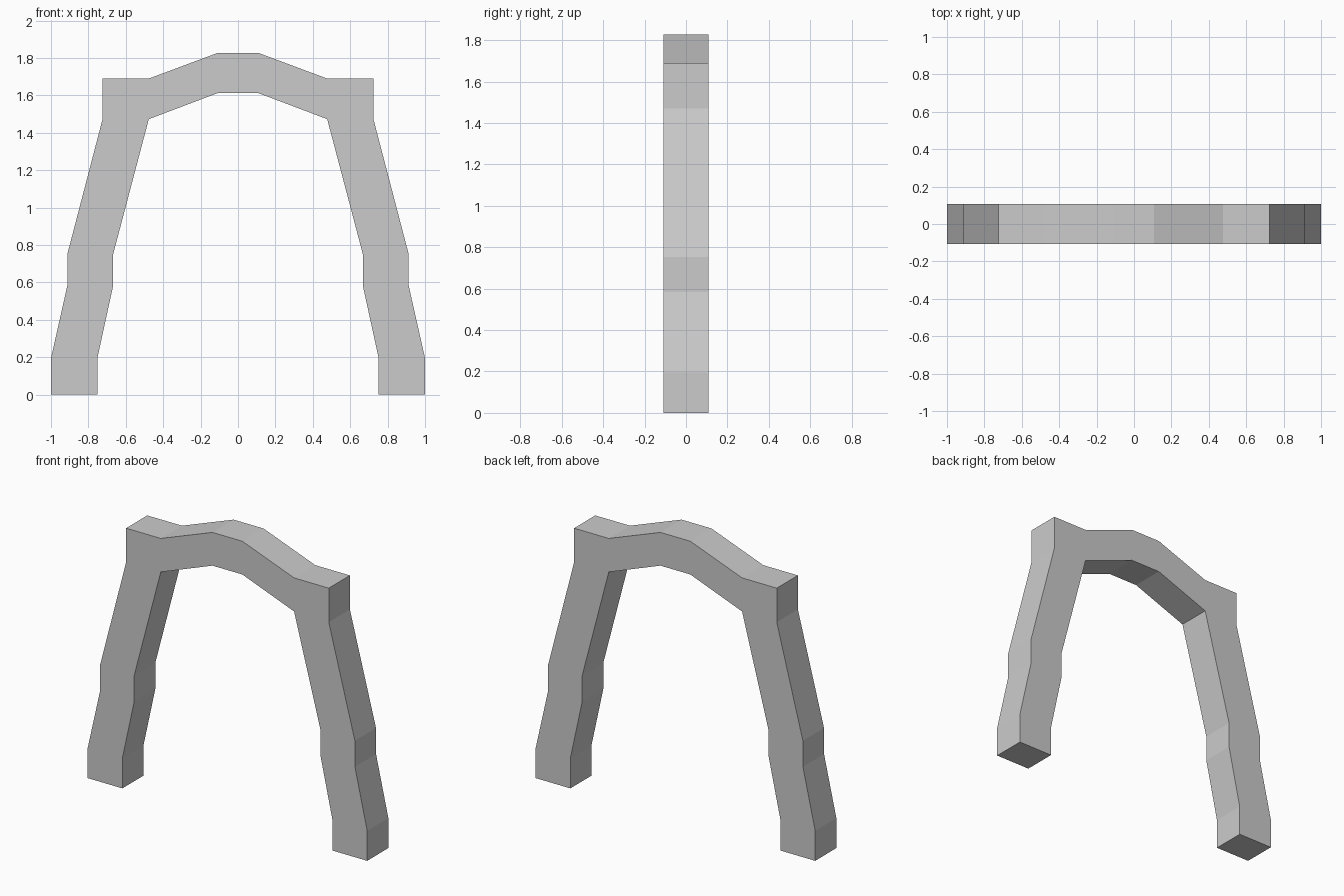
import bpy
import bmesh
from mathutils import Vector

if "Cube" in bpy.data.objects:
    bpy.data.objects.remove(bpy.data.objects["Cube"])

DEPTH = 0.216

# Right half of the arch outline: outer edge going up, inner edge going down
outer = [(1.0, 0.0), (1.0, 0.195), (0.912, 0.585), (0.912, 0.753),
         (0.725, 1.47), (0.725, 1.69), (0.477, 1.69), (0.107, 1.828)]
inner = [(0.107, 1.613), (0.477, 1.473), (0.667, 0.753),
         (0.667, 0.585), (0.752, 0.195), (0.752, 0.0)]


def mirrored(points):
    return [(-x, z) for x, z in reversed(points)]


# Full closed outline, counter-clockwise seen from the front
outline = outer + mirrored(outer) + mirrored(inner) + inner

# Arch: front face extruded to the back
bm = bmesh.new()
front = bm.faces.new([bm.verts.new((x, -DEPTH / 2, z)) for x, z in outline])
ext = bmesh.ops.extrude_face_region(bm, geom=[front], use_keep_orig=True)
back_verts = [g for g in ext["geom"] if isinstance(g, bmesh.types.BMVert)]
bmesh.ops.translate(bm, verts=back_verts, vec=Vector((0, DEPTH, 0)))
bmesh.ops.recalc_face_normals(bm, faces=bm.faces)

mesh = bpy.data.meshes.new("arch")
bm.to_mesh(mesh)
bm.free()
arch = bpy.data.objects.new("arch", mesh)
bpy.context.collection.objects.link(arch)
